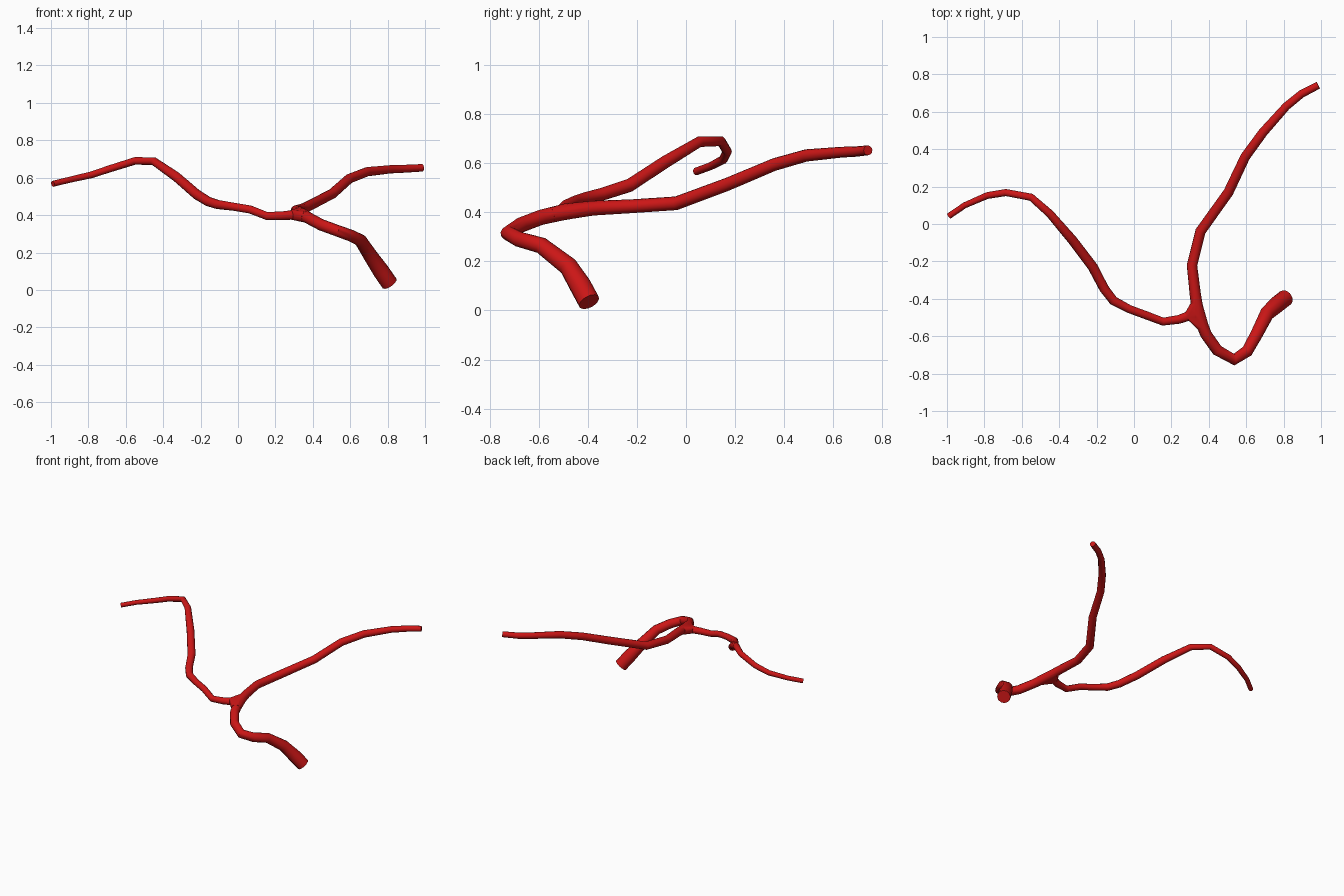
import bpy, bmesh, math
from mathutils import Vector

if "Cube" in bpy.data.objects:
    bpy.data.objects.remove(bpy.data.objects["Cube"])

SIDES = 12

red = bpy.data.materials.new("vessel_red")
red.diffuse_color = (0.6, 0.008, 0.008, 1)
red.use_nodes = True
red.node_tree.nodes["Principled BSDF"].inputs["Base Color"].default_value = red.diffuse_color


def ring_points(path):
    """Rings of points along a path of (x, y, z, radius), without twisting."""
    pts = [Vector(p[:3]) for p in path]
    last = len(pts) - 1
    rings, side = [], None
    for i, p in enumerate(pts):
        d_in = (p - pts[max(i - 1, 0)]).normalized()
        d_out = (pts[min(i + 1, last)] - p).normalized()
        t = (d_in + d_out).normalized()
        side = t.orthogonal() if side is None else side - t * side.dot(t)
        side.normalize()
        up = t.cross(side)
        angles = [math.tau * k / SIDES for k in range(SIDES)]
        rings.append([p + path[i][3] * (side * math.cos(a) + up * math.sin(a)) for a in angles])
    return rings


def finish(name, bm):
    bmesh.ops.recalc_face_normals(bm, faces=bm.faces)
    me = bpy.data.meshes.new(name)
    bm.to_mesh(me)
    bm.free()
    me.materials.append(red)
    ob = bpy.data.objects.new(name, me)
    bpy.context.collection.objects.link(ob)
    return ob


def tube(name, path):
    bm = bmesh.new()
    rings = [[bm.verts.new(v) for v in r] for r in ring_points(path)]
    for a, b in zip(rings, rings[1:]):
        for k in range(SIDES):
            n = (k + 1) % SIDES
            bm.faces.new((a[k], a[n], b[n], b[k]))
    bm.faces.new(rings[0])
    bm.faces.new(rings[-1])
    return finish(name, bm)


# inlet trunk running through the fork into the right branch
main_path = [
    (0.81, -0.395, 0.035, 0.045), (0.765, -0.43, 0.10, 0.045),
    (0.71, -0.48, 0.18, 0.039), (0.655, -0.59, 0.265, 0.034),
    (0.605, -0.68, 0.29, 0.032), (0.535, -0.725, 0.315, 0.031),
    (0.445, -0.675, 0.348, 0.031), (0.385, -0.59, 0.38, 0.031),
    (0.345, -0.49, 0.403, 0.033), (0.328, -0.38, 0.417, 0.03),
    (0.31, -0.22, 0.425, 0.028), (0.355, -0.04, 0.437, 0.028),
    (0.505, 0.17, 0.515, 0.027), (0.595, 0.36, 0.595, 0.026),
    (0.69, 0.49, 0.632, 0.025), (0.815, 0.63, 0.645, 0.022),
    (0.895, 0.695, 0.648, 0.021), (0.985, 0.742, 0.653, 0.02)]

# long left branch leaving the fork
left_path = [
    (0.34, -0.475, 0.405, 0.028), (0.24, -0.51, 0.397, 0.024),
    (0.155, -0.522, 0.395, 0.022), (0.065, -0.488, 0.43, 0.022),
    (-0.025, -0.455, 0.445, 0.022), (-0.11, -0.41, 0.457, 0.025),
    (-0.16, -0.345, 0.473, 0.026), (-0.22, -0.23, 0.51, 0.027),
    (-0.33, -0.085, 0.605, 0.026), (-0.45, 0.055, 0.688, 0.022),
    (-0.55, 0.143, 0.69, 0.02), (-0.685, 0.168, 0.648, 0.019),
    (-0.785, 0.152, 0.615, 0.018), (-0.905, 0.10, 0.588, 0.016),
    (-0.99, 0.042, 0.567, 0.016)]

vessel = tube("artery", main_path)
left = tube("left_branch", left_path)

# webbed fork: hull of three short rings where the vessels meet
bm = bmesh.new()
for a, b in (((0.369, -0.55, 0.39, 0.032), (0.39, -0.60, 0.378, 0.03)),
             ((0.333, -0.42, 0.412, 0.031), (0.328, -0.38, 0.417, 0.029)),
             ((0.285, -0.494, 0.401, 0.026), (0.26, -0.503, 0.399, 0.025))):
    for v in ring_points([a, b])[0]:
        bm.verts.new(v)
bmesh.ops.convex_hull(bm, input=bm.verts)
fork = finish("fork", bm)

# join everything into one clean surface
bpy.context.view_layer.objects.active = vessel
vessel.select_set(True)
for part in (left, fork):
    mod = vessel.modifiers.new("union", 'BOOLEAN')
    mod.operation, mod.solver, mod.object = 'UNION', 'EXACT', part
    bpy.ops.object.modifier_apply(modifier=mod.name)
    bpy.data.objects.remove(part)
bpy.ops.object.shade_smooth_by_angle(angle=math.radians(50))
